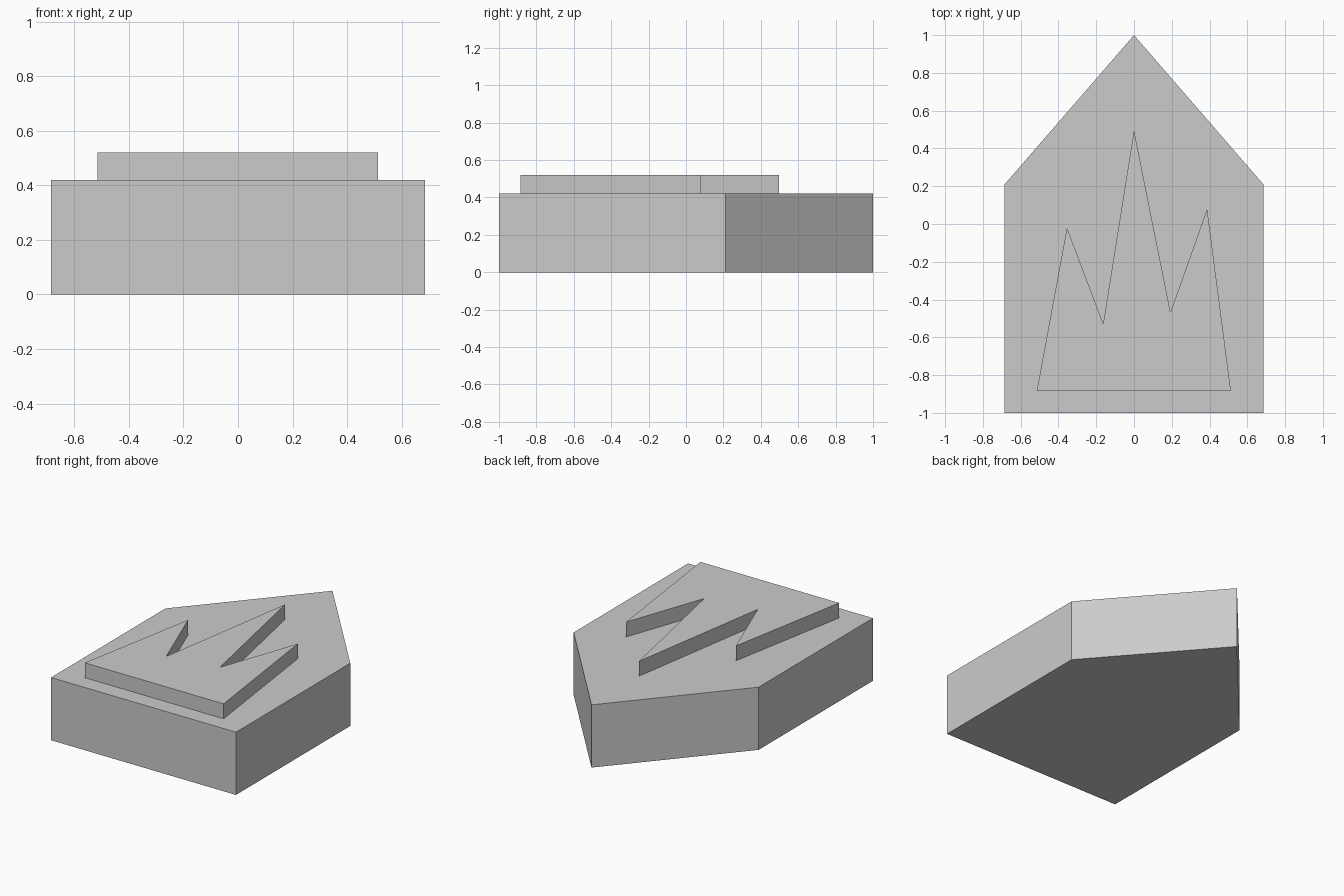
import bpy
import bmesh

if "Cube" in bpy.data.objects:
    bpy.data.objects.remove(bpy.data.objects["Cube"], do_unlink=True)

# Single plain grey
grey = bpy.data.materials.new("plain grey")
grey.use_nodes = True
colour = (0.6, 0.6, 0.6, 1)
grey.diffuse_color = colour
grey.node_tree.nodes["Principled BSDF"].inputs["Base Color"].default_value = colour


def slab(name, outline, bottom, top):
    """Extrude a flat outline (counterclockwise) from bottom to top."""
    bm = bmesh.new()
    face = bm.faces.new([bm.verts.new((x, y, bottom)) for x, y in outline])
    result = bmesh.ops.extrude_face_region(bm, geom=[face], use_keep_orig=True)
    for v in result["geom"]:
        if isinstance(v, bmesh.types.BMVert):
            v.co.z = top
    bmesh.ops.recalc_face_normals(bm, faces=bm.faces)
    mesh = bpy.data.meshes.new(name)
    bm.to_mesh(mesh)
    bm.free()
    mesh.materials.append(grey)
    obj = bpy.data.objects.new(name, mesh)
    bpy.context.collection.objects.link(obj)
    return obj


# Five-sided pointed base
slab("pointed_base",
     [(-0.685, -1), (0.685, -1), (0.685, 0.21), (0, 1), (-0.685, 0.21)],
     0, 0.42)

# Raised three-peaked relief
slab("peaked_relief",
     [(-0.515, -0.885), (0.513, -0.885), (0.387, 0.08), (0.193, -0.467),
      (0, 0.497), (-0.163, -0.527), (-0.355, -0.02)],
     0.42, 0.52)
